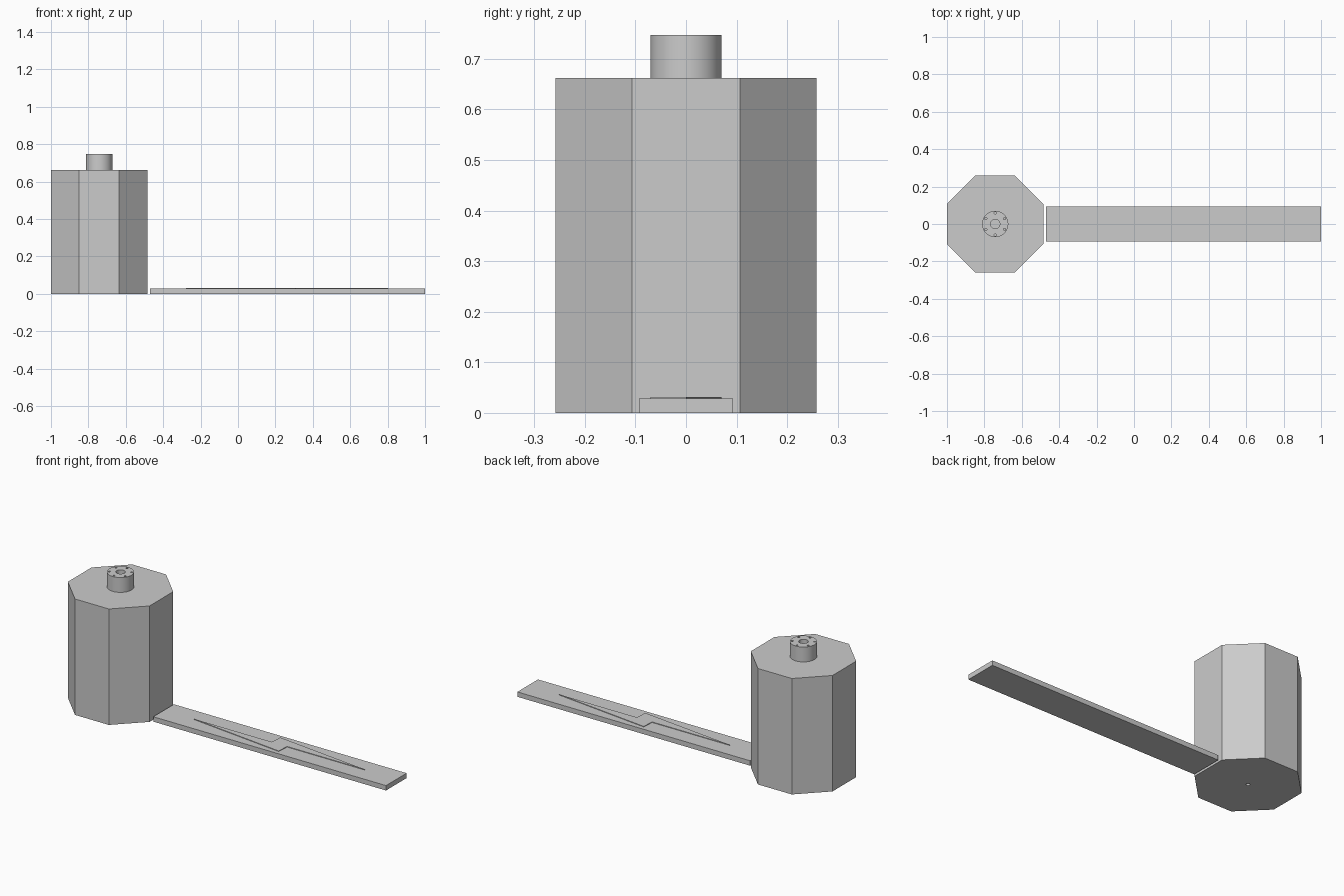
import bpy, math

if "Cube" in bpy.data.objects:
    bpy.data.objects.remove(bpy.data.objects["Cube"])

CX = -0.742  # vertical axis of the octagonal body


def prism(name, points, z0, z1):
    """Extrude a counter-clockwise outline between two heights."""
    n = len(points)
    verts = [(x, y, z) for z in (z0, z1) for x, y in points]
    faces = [tuple(reversed(range(n))), tuple(range(n, 2 * n))]
    faces += [(i, (i + 1) % n, n + (i + 1) % n, n + i) for i in range(n)]
    mesh = bpy.data.meshes.new(name)
    mesh.from_pydata(verts, [], faces)
    obj = bpy.data.objects.new(name, mesh)
    bpy.context.collection.objects.link(obj)
    return obj


def ring(x, y, r, n, turn=0.0):
    return [(x + r * math.cos(2 * math.pi * i / n + turn),
             y + r * math.sin(2 * math.pi * i / n + turn)) for i in range(n)]


def cut(obj, cutter):
    mod = obj.modifiers.new("hole", 'BOOLEAN')
    mod.operation = 'DIFFERENCE'
    mod.solver = 'EXACT'
    mod.object = cutter
    cutter.hide_render = True
    cutter.hide_set(True)


def smooth(obj):
    bpy.ops.object.select_all(action='DESELECT')
    obj.select_set(True)
    bpy.context.view_layer.objects.active = obj
    bpy.ops.object.shade_smooth_by_angle(angle=math.radians(30))


# Octagonal body and round neck
apothem = 0.258
body = prism("octagonal_body",
             ring(CX, 0, apothem / math.cos(math.pi / 8), 8, math.pi / 8), 0, 0.662)
neck = prism("neck", ring(CX, 0, 0.07, 64), 0.662, 0.747)
smooth(neck)

# Central bore through the neck, small hole in the base
bore = prism("bore_cutter", ring(CX, 0, 0.025, 32), 0.55, 0.8)
cut(neck, bore)
cut(body, bore)
cut(body, prism("base_hole_cutter", ring(CX, 0, 0.01, 24), -0.05, 0.2))

# Six small holes around the neck rim
for i in range(6):
    a = math.radians(30 + 60 * i)
    cut(neck, prism("rim_hole_cutter",
                    ring(CX + 0.058 * math.cos(a), 0.058 * math.sin(a), 0.006, 16),
                    0.69, 0.8))

# Long flat bar
prism("flat_bar", [(-0.47, -0.093), (1, -0.093), (1, 0.093), (-0.47, 0.093)], 0, 0.028)

# Low zigzag bolt relief, half outline repeated by a half turn
mid = 0.262
half = [(-0.541, 0), (0.044, -0.07), (0.048, 0)]
outline = [(mid + s * x, s * y) for s in (1, -1) for x, y in half]
prism("bolt_relief", outline, 0.028, 0.0315)
